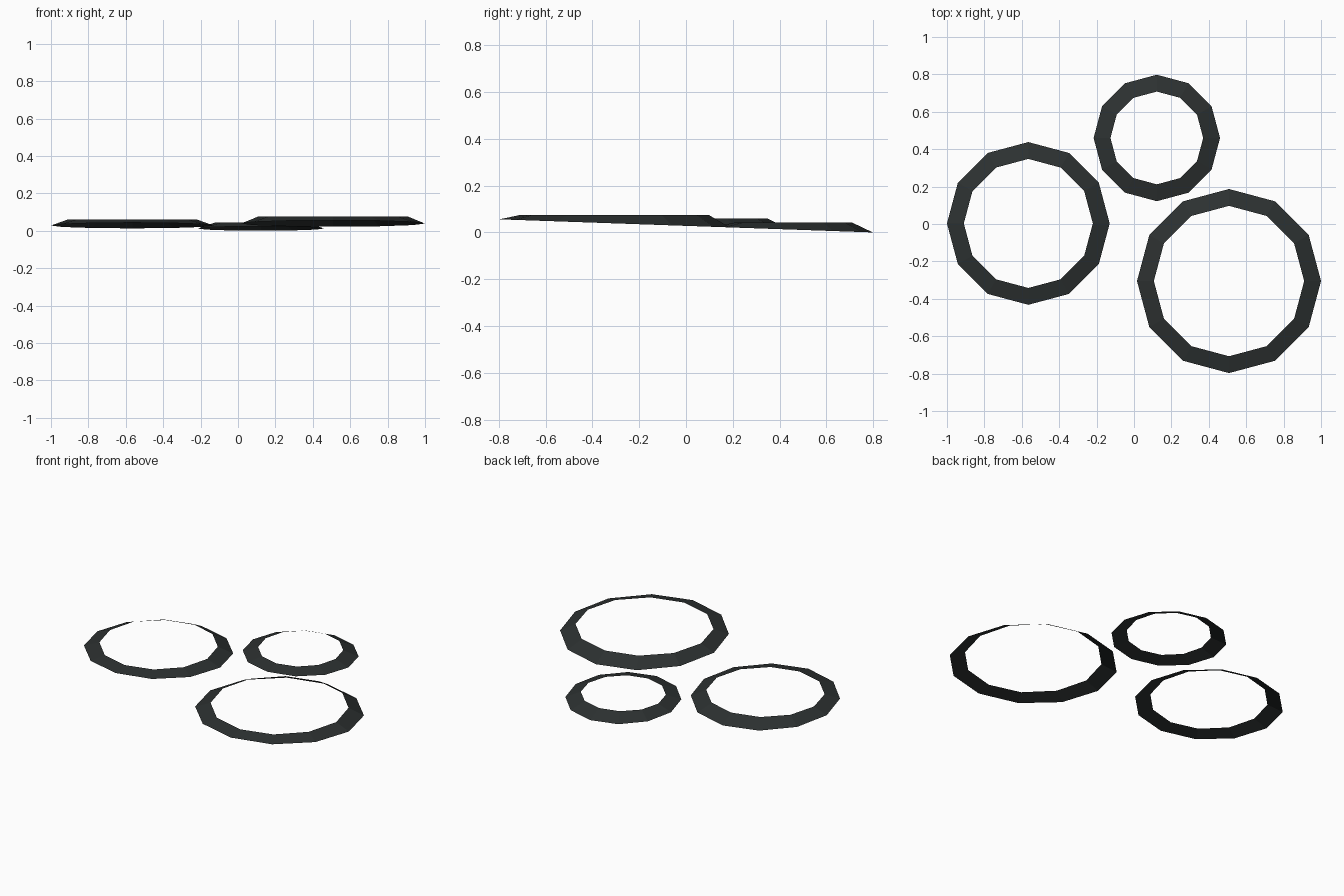
import bpy, bmesh
from math import sin, cos, pi

if "Cube" in bpy.data.objects:
    bpy.data.objects.remove(bpy.data.objects["Cube"])

SIDES = 12
BAND = 0.09  # ring width

mat = bpy.data.materials.new("dark_slate")
mat.diffuse_color = (0.025, 0.03, 0.03, 1)
mat.use_nodes = True
mat.node_tree.nodes["Principled BSDF"].inputs["Base Color"].default_value = mat.diffuse_color


def ground(y):
    # gently tilted plane on which the outer rims lie
    return max(0.0, 0.028 - 0.035 * y)


def ring(name, cx, cy, radius, top):
    # single-sheet sloped band: tilted outer rim rising to a level inner rim
    bm = bmesh.new()
    outer, inner = [], []
    for i in range(SIDES):
        c, s = cos(2 * pi * i / SIDES), sin(2 * pi * i / SIDES)
        y = cy + radius * s
        outer.append(bm.verts.new((cx + radius * c, y, ground(y))))
        r = radius - BAND
        inner.append(bm.verts.new((cx + r * c, cy + r * s, top)))
    for i in range(SIDES):
        j = (i + 1) % SIDES
        bm.faces.new((outer[i], outer[j], inner[j], inner[i]))
    mesh = bpy.data.meshes.new(name)
    bm.to_mesh(mesh)
    bm.free()
    mesh.materials.append(mat)
    bpy.context.collection.objects.link(bpy.data.objects.new(name, mesh))


# Three rings of different size
ring("medium_ring", -0.565, 0.003, 0.435, 0.06)
ring("large_ring", 0.508, -0.305, 0.492, 0.075)
ring("small_ring", 0.122, 0.46, 0.338, 0.043)
